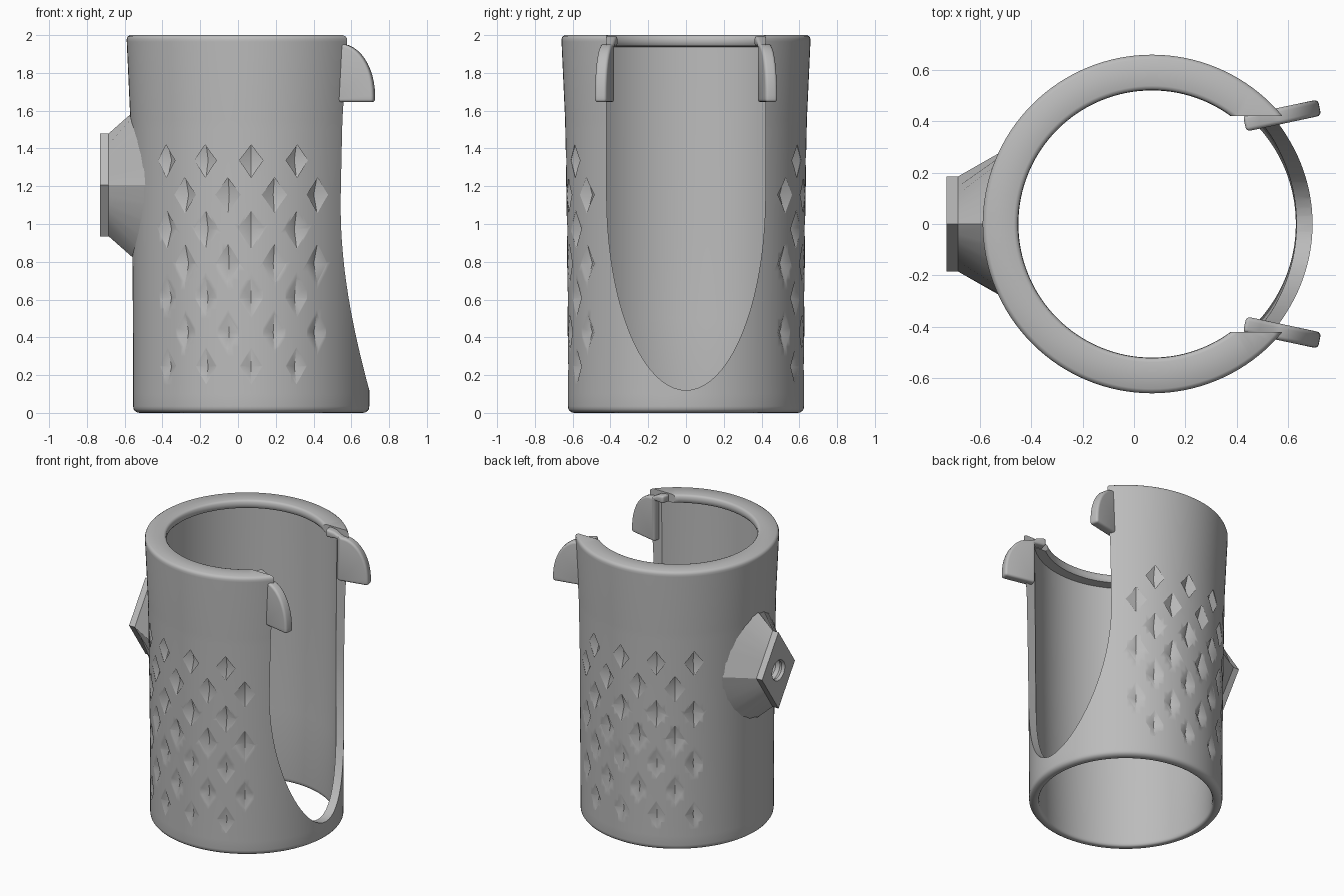
import bpy, bmesh
from math import sin, cos, pi, radians, sqrt
from mathutils import Matrix, Vector

cube = bpy.data.objects.get("Cube")
if cube:
    bpy.data.objects.remove(cube)

AXIS_X = 0.07  # the tube stands slightly off centre

grey = bpy.data.materials.new("plain grey")
grey.use_nodes = True
grey.diffuse_color = (0.5, 0.5, 0.5, 1)
grey.node_tree.nodes["Principled BSDF"].inputs["Base Color"].default_value = (0.5, 0.5, 0.5, 1)


def finish(name, bm):
    """Turn a bmesh into an object with clean outward normals."""
    bmesh.ops.remove_doubles(bm, verts=bm.verts, dist=1e-5)
    bmesh.ops.recalc_face_normals(bm, faces=bm.faces)
    mesh = bpy.data.meshes.new(name)
    bm.to_mesh(mesh)
    bm.free()
    mesh.materials.append(grey)
    obj = bpy.data.objects.new(name, mesh)
    bpy.context.collection.objects.link(obj)
    return obj


def lathe(name, profile, segments, matrix):
    """Revolve a closed (radius, height) profile about z."""
    bm = bmesh.new()
    rings = []
    for i in range(segments):
        a = 2 * pi * i / segments
        rings.append([bm.verts.new(matrix @ Vector((r * cos(a), r * sin(a), h))) for r, h in profile])
    n = len(profile)
    for i in range(segments):
        a, b = rings[i], rings[(i + 1) % segments]
        for j in range(n):
            k = (j + 1) % n
            bm.faces.new((a[j], b[j], b[k], a[k]))
    return finish(name, bm)


def prism(name, points, offset, matrix=Matrix()):
    """Extrude a flat outline of 3D points along an offset."""
    bm = bmesh.new()
    low = [bm.verts.new(matrix @ Vector(p)) for p in points]
    high = [bm.verts.new(matrix @ (Vector(p) + Vector(offset))) for p in points]
    bm.faces.new(low)
    bm.faces.new(high)
    for i in range(len(low)):
        j = (i + 1) % len(low)
        bm.faces.new((low[i], low[j], high[j], high[i]))
    return finish(name, bm)


def bake(obj):
    """Apply all modifiers of an object."""
    graph = bpy.context.evaluated_depsgraph_get()
    obj.data = bpy.data.meshes.new_from_object(obj.evaluated_get(graph))
    obj.modifiers.clear()


def cut(obj, cutter):
    mod = obj.modifiers.new("cut", 'BOOLEAN')
    mod.operation = 'DIFFERENCE'
    mod.solver = 'EXACT'
    mod.object = cutter
    bake(obj)
    bpy.data.objects.remove(cutter)


def smooth(obj, angle):
    bpy.ops.object.select_all(action='DESELECT')
    obj.select_set(True)
    bpy.context.view_layer.objects.active = obj
    bpy.ops.object.shade_smooth_by_angle(angle=radians(angle))


# Thin flaring tube wall with rounded rims and an inward lip at the top
wall = [(0.592, 0), (0.605, 0.003), (0.616, 0.01), (0.623, 0.02), (0.625, 0.035)]
wall += [(0.625 + 0.015 * (i / 31) ** 2, 0.05 * i) for i in range(2, 32)]
wall += [(0.659, 1.965), (0.659, 1.98), (0.654, 1.992), (0.642, 2),
         (0.538, 2), (0.529, 1.997), (0.522, 1.988), (0.52, 1.97), (0.522, 1.953),
         (0.53, 1.942), (0.592, 1.937), (0.585, 1.0), (0.575, 0.5),
         (0.56, 0.03), (0.562, 0.014), (0.567, 0.004), (0.576, 0)]
tube = lathe("tube_body", wall, 128, Matrix.Translation((AXIS_X, 0, 0)))

# Tall round-bottomed opening on the left side
outline = [(0.2, 0.42, 2.2)]
for i in range(41):
    a = pi * i / 40
    outline.append((0.2, 0.42 * cos(a), 1.15 - 1.03 * sin(a)))
outline.append((0.2, -0.42, 2.2))
cut(tube, prism("opening_cutter", outline, (0.8, 0, 0)))

# Staggered diamond grip dimples on front and back
bm = bmesh.new()
for side in (-1, 1):
    for row in range(7):
        z = 0.245 + 0.182 * row
        start = -45 if row % 2 == 0 else -33.75
        for col in range(4):
            a = radians(start + 22.5 * col)
            out = Vector((sin(a), side * cos(a), 0))
            along = Vector((cos(a), -side * sin(a), 0))
            c = Vector((AXIS_X, 0, z)) + out * 0.629
            rim = [c + along * 0.07, c + Vector((0, 0, 0.105)),
                   c - along * 0.07, c - Vector((0, 0, 0.105))]
            ring = [bm.verts.new(p) for p in rim]
            for tip in (c + out * 0.04, c - out * 0.033):
                v = bm.verts.new(tip)
                for i in range(4):
                    bm.faces.new((ring[i], ring[(i + 1) % 4], v))
cut(tube, finish("dimple_cutter", bm))
smooth(tube, 40)

# Diamond-faced mounting boss flaring to an oval foot on the right side of the wall
bm = bmesh.new()
BOSS_Z, STEPS = 1.207, 24
loops = [[], [], []]
for i in range(STEPS):
    s, c = sin(2 * pi * i / STEPS), cos(2 * pi * i / STEPS)
    flat = abs(s) + abs(c)
    for loop, x in zip(loops, (-0.73, -0.685)):
        loop.append(bm.verts.new((x, 0.185 * s / flat, BOSS_Z + 0.272 * c / flat)))
    y = 0.325 * s
    loops[2].append(bm.verts.new((AXIS_X - sqrt(0.365 - y * y), y, BOSS_Z + 0.405 * c)))
for a, b in zip(loops, loops[1:]):
    for i in range(STEPS):
        j = (i + 1) % STEPS
        bm.faces.new((a[i], a[j], b[j], b[i]))
bm.faces.new(loops[0])
foot, half = loops[2], STEPS // 2
for i in range(-STEPS // 4, STEPS // 4):  # close the hidden foot in upright strips
    strip = [foot[i], foot[i + 1], foot[half - i - 1], foot[(half - i) % STEPS]]
    bm.faces.new(list(dict.fromkeys(strip)))
boss = finish("mounting_boss", bm)

# Threaded blind hole in the boss
thread = [(0, -0.03)]
for i in range(8):
    thread.append((0.075 if i % 2 else 0.062, -0.03 + 0.024 * i))
thread.append((0, 0.138))
lay = Matrix.Translation((-0.73, 0, BOSS_Z)) @ Matrix.Rotation(pi / 2, 4, 'Y')
cut(boss, lathe("thread_cutter", thread, 32, lay))
smooth(boss, 25)

# Pair of curved hooks beside the opening, each growing out of the lip
for name, side in (("back", 1), ("front", -1)):
    fin = [(-0.08, -0.032, 1.94), (0, -0.032, 1.94), (0, -0.032, 1.645), (0.218, -0.032, 1.645)]
    for i in range(13):
        a = pi / 2 * i / 12
        fin.append((0.03 + 0.188 * cos(a), -0.032, 1.68 + 0.275 * sin(a)))
    fin += [(-0.02, -0.032, 1.985), (-0.08, -0.032, 1.998)]
    place = (Matrix.Diagonal((1, side, 1, 1)) @ Matrix.Translation((0.509, 0.408, 0))
             @ Matrix.Rotation(radians(12), 4, 'Z'))
    hook = prism(name + "_hook", fin, (0, 0.064, 0), place)
    bevel = hook.modifiers.new("round", 'BEVEL')
    bevel.width = 0.016
    bevel.segments = 4
    bevel.angle_limit = radians(40)
    bake(hook)
    smooth(hook, 35)
